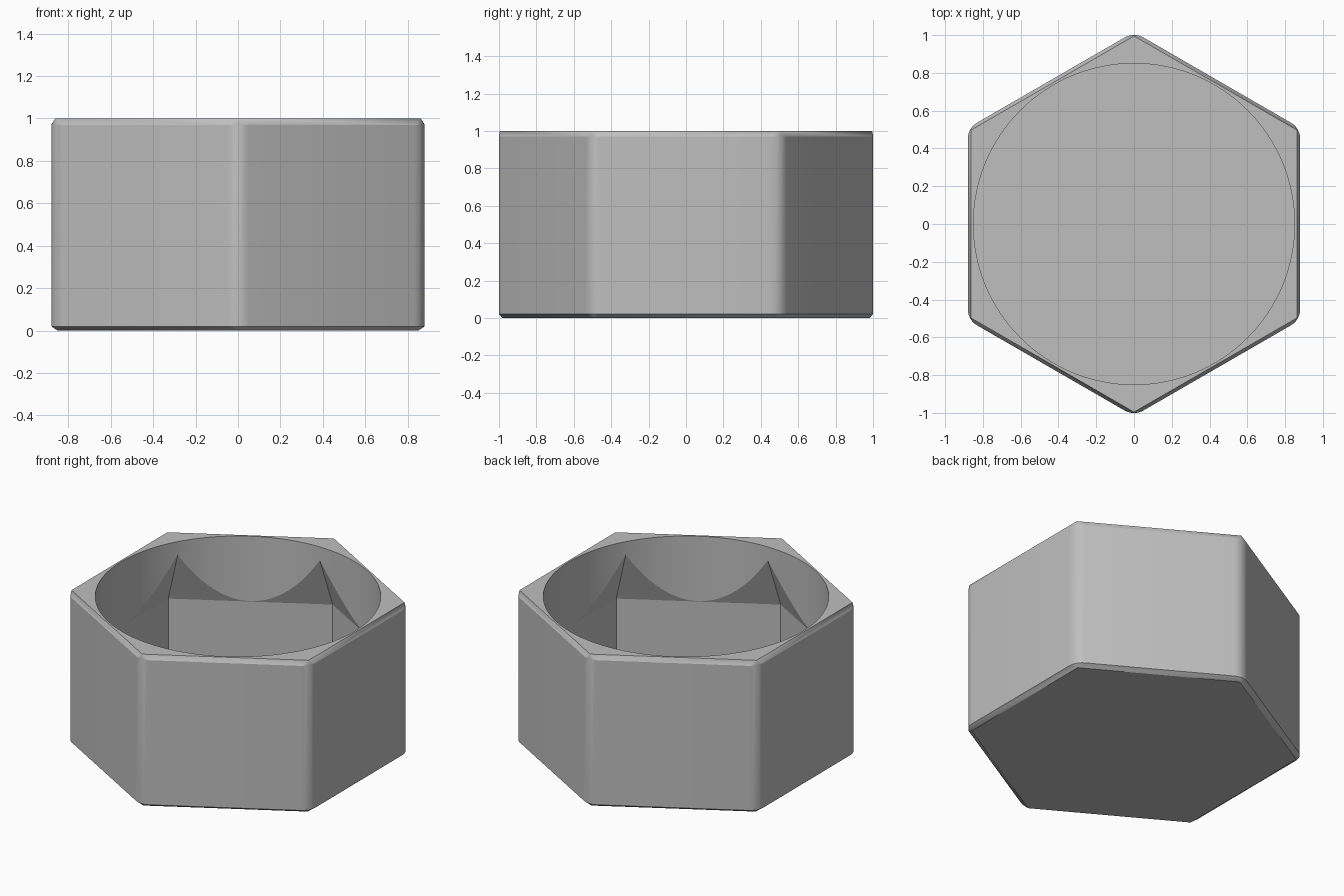
import bpy
import bmesh
from math import cos, sin, radians, pi

cube = bpy.data.objects.get("Cube")
if cube:
    bpy.data.objects.remove(cube, do_unlink=True)

COS30 = cos(radians(30))
CORNERS = [radians(30 + 60 * k) for k in range(6)]


def sharp_hex(apothem, z):
    r = apothem / COS30
    return [(r * cos(a), r * sin(a), z) for a in CORNERS]


def round_hex(apothem, z, fillet=0.1, steps=6):
    r = (apothem - fillet) / COS30
    turns = [radians(-30 + 60 * i / steps) for i in range(steps + 1)]
    return [(r * cos(a) + fillet * cos(a + t), r * sin(a) + fillet * sin(a + t), z)
            for a in CORNERS for t in turns]


def circle(radius, z, sides=128):
    return [(radius * cos(2 * pi * i / sides), radius * sin(2 * pi * i / sides), z)
            for i in range(sides)]


def hull_object(name, points):
    bm = bmesh.new()
    for p in points:
        bm.verts.new(p)
    bmesh.ops.convex_hull(bm, input=bm.verts[:])
    bmesh.ops.dissolve_limit(bm, angle_limit=radians(0.2),
                             verts=bm.verts[:], edges=bm.edges[:])
    bmesh.ops.recalc_face_normals(bm, faces=bm.faces[:])
    mesh = bpy.data.meshes.new(name)
    bm.to_mesh(mesh)
    bm.free()
    obj = bpy.data.objects.new(name, mesh)
    bpy.context.collection.objects.link(obj)
    return obj


def select_only(obj):
    bpy.ops.object.select_all(action='DESELECT')
    obj.select_set(True)
    bpy.context.view_layer.objects.active = obj


def cut(target, cutter):
    cutter.hide_render = True
    mod = target.modifiers.new("cut", 'BOOLEAN')
    mod.operation = 'DIFFERENCE'
    mod.solver = 'EXACT'
    mod.object = cutter
    select_only(target)
    bpy.ops.object.modifier_apply(modifier=mod.name)
    bpy.data.objects.remove(cutter, do_unlink=True)


# Outer hexagonal body with rounded corners and chamfered rims
body = hull_object("hex_cup", sharp_hex(0.85, 0) + round_hex(0.88, 0.02)
                   + round_hex(0.88, 0.97) + sharp_hex(0.862, 1))

# Hexagonal pocket whose walls lean inward above mid height
cut(body, hull_object("hex_pocket", sharp_hex(0.851, 0.04)
                      + sharp_hex(0.851, 0.57) + sharp_hex(0.72, 0.96)))

# Round mouth running down into the pocket
cut(body, hull_object("round_mouth", circle(0.85, 0.4) + circle(0.85, 1.1)))

# Plain grey colour
grey = bpy.data.materials.new("plain grey")
grey.use_nodes = True
color = (0.52, 0.52, 0.52, 1)
grey.diffuse_color = color
grey.node_tree.nodes["Principled BSDF"].inputs["Base Color"].default_value = color
body.data.materials.clear()
body.data.materials.append(grey)

select_only(body)
bpy.ops.object.shade_smooth_by_angle(angle=radians(15))
